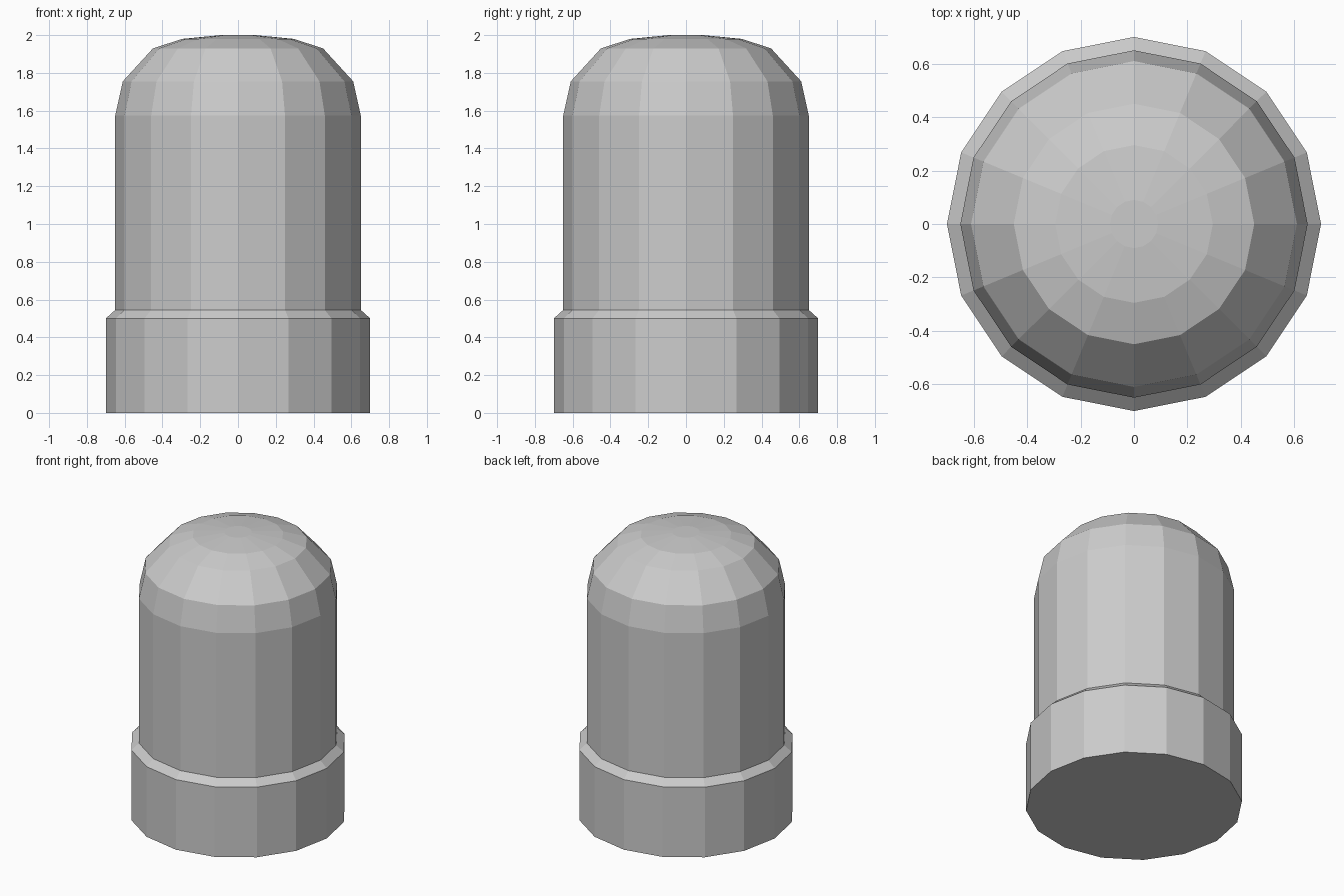
import bpy, bmesh, math

if "Cube" in bpy.data.objects:
    bpy.data.objects.remove(bpy.data.objects["Cube"])

SIDES = 16


def lathe(name, profile):
    """Closed, flat-shaded turned solid from (radius, height) points."""
    bm = bmesh.new()
    rings = [[bm.verts.new((r * math.cos(2 * math.pi * i / SIDES),
                            r * math.sin(2 * math.pi * i / SIDES), z))
              for i in range(SIDES)] for r, z in profile]
    for low, high in zip(rings, rings[1:]):
        for i in range(SIDES):
            j = (i + 1) % SIDES
            bm.faces.new((low[i], low[j], high[j], high[i]))
    bm.faces.new(rings[0][::-1])
    bm.faces.new(rings[-1])
    mesh = bpy.data.meshes.new(name)
    bm.to_mesh(mesh)
    bm.free()
    obj = bpy.data.objects.new(name, mesh)
    bpy.context.collection.objects.link(obj)
    return obj


# Domed post: wide collar with chamfer, straight shaft, faceted dome
collar = [(0.70, 0.0), (0.70, 0.50), (0.65, 0.545)]
shaft_and_dome = [(0.65, 1.575), (0.61, 1.755), (0.45, 1.93),
                  (0.295, 1.98), (0.09, 2.0)]
lathe("domed_post", collar + shaft_and_dome)
